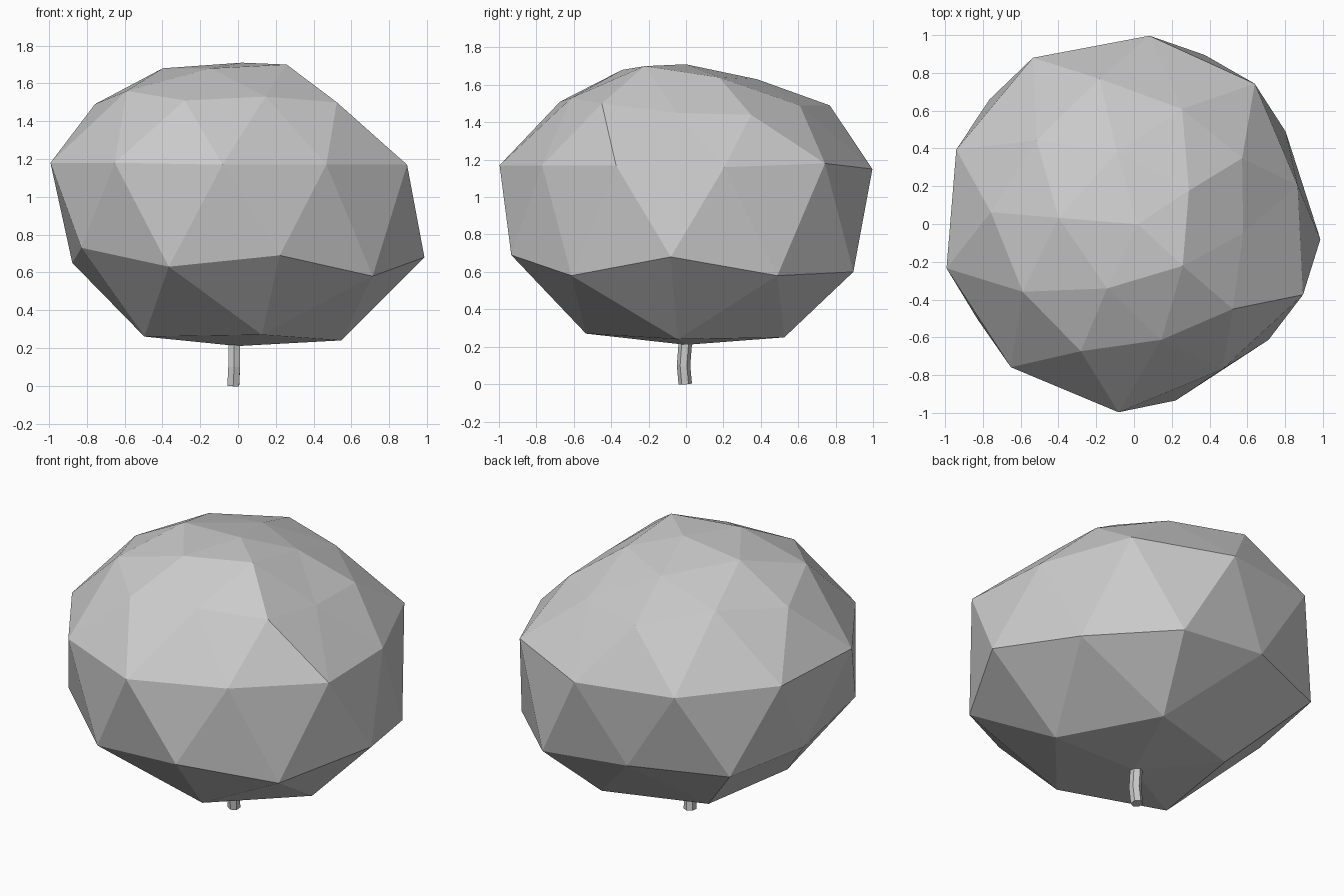
import bpy, bmesh, math
from mathutils import Matrix

cube = bpy.data.objects.get("Cube")
if cube:
    bpy.data.objects.remove(cube, do_unlink=True)


def make_material(name, color):
    mat = bpy.data.materials.new(name)
    mat.use_nodes = True
    mat.diffuse_color = color
    mat.node_tree.nodes["Principled BSDF"].inputs["Base Color"].default_value = color
    return mat


def add_object(name, data, material):
    data.materials.append(material)
    obj = bpy.data.objects.new(name, data)
    bpy.context.collection.objects.link(obj)
    return obj


grey = make_material("plain grey", (0.6, 0.6, 0.6, 1.0))

# Canopy rings, top to bottom: start angle, radii, heights
TWIST = -4.7
rings = [
    (0, [0.02], [1.71]),
    (36, [.34, .39, .40, .37, .34],
         [1.64, 1.63, 1.68, 1.68, 1.70]),
    (0, [.58, .67, .66, .79, .68, .76, .69, .73, .63, .69],
        [1.45, 1.44, 1.49, 1.49, 1.55, 1.49, 1.56, 1.51, 1.53, 1.50]),
    (18, [.89, .98, 1.0, 1.03, 1.02, 1.02, 1.0, 1.0, .90, .97],
         [1.16, 1.18, 1.15, 1.17, 1.17, 1.18, 1.18, 1.17, 1.17, 1.17]),
    (0, [.99, .94, .97, .91, 1.01, .88, .97, .95, .96, .94],
        [.68, .58, .60, .66, .65, .65, .73, .63, .69, .58]),
    (0, [.55, .57, .52, .58, .55],
        [.24, .25, .26, .26, .27]),
    (0, [0.0], [0.21]),
]


def angle_of(vert):
    # Angle in degrees, with a margin so that zero sorts first
    return (math.degrees(math.atan2(vert.co.y, vert.co.x)) + 5) % 360


# Canopy: a faceted ball whose rows are reshaped ring by ring
bm = bmesh.new()
bmesh.ops.create_icosphere(bm, subdivisions=2, radius=1,
                           matrix=Matrix.Rotation(math.radians(36), 4, "Z"))
ordered = sorted(bm.verts, key=lambda v: -v.co.z)
for start, radii, heights in rings:
    count = len(radii)
    row, ordered = sorted(ordered[:count], key=angle_of), ordered[count:]
    for i, vert in enumerate(row):
        a = math.radians(start + TWIST + 360 * i / count)
        vert.co = (radii[i] * math.cos(a), radii[i] * math.sin(a), heights[i])
bmesh.ops.recalc_face_normals(bm, faces=bm.faces)
canopy_mesh = bpy.data.meshes.new("canopy")
bm.to_mesh(canopy_mesh)
bm.free()
add_object("canopy", canopy_mesh, grey)

# Trunk: a slightly bent six-sided tube
path = [(-.025, -.004, 0), (-.02, -.013, .1), (-.02, -.003, .23)]
trunk_curve = bpy.data.curves.new("trunk", "CURVE")
trunk_curve.dimensions = "3D"
trunk_curve.bevel_depth = 0.036
trunk_curve.bevel_resolution = 1
trunk_curve.use_fill_caps = True
spline = trunk_curve.splines.new("POLY")
spline.points.add(len(path) - 1)
for point, co in zip(spline.points, path):
    point.co = (*co, 1)
spline.use_smooth = False
add_object("trunk", trunk_curve, grey)
